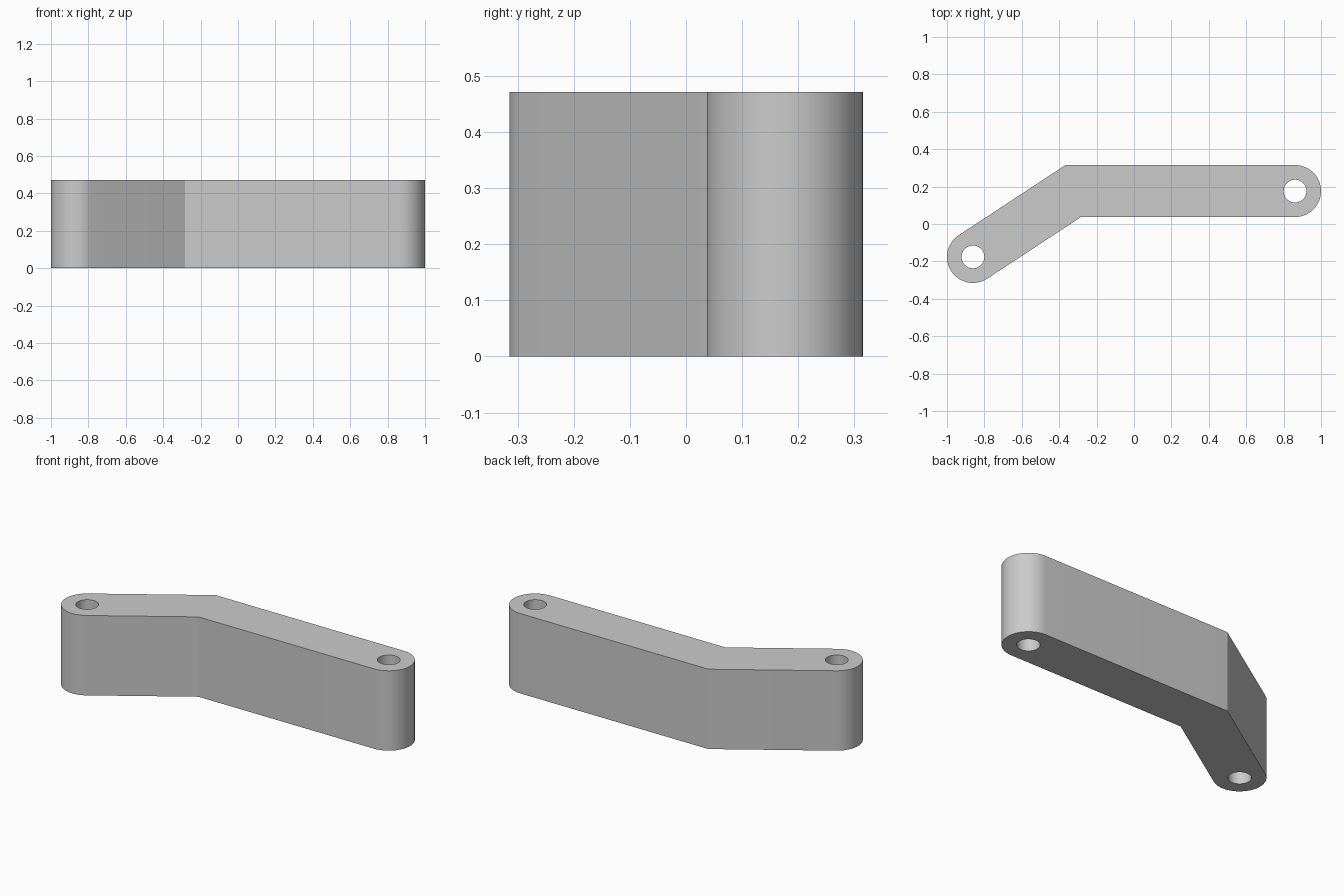
import bpy, bmesh
from math import pi, cos, sin, tan, atan2
from mathutils import Vector

cube = bpy.data.objects.get("Cube")
if cube:
    bpy.data.objects.remove(cube, do_unlink=True)

RADIUS, HOLE, HEIGHT = 0.139, 0.061, 0.471
right_pin = Vector((-0.861, -0.176))
bend = Vector((-0.325, 0.176))
left_pin = Vector((0.861, 0.176))
SEG = 32


def arc(center, radius, start, sweep, count):
    return [center + radius * Vector((cos(start + sweep * i / SEG), sin(start + sweep * i / SEG)))
            for i in range(count)]


# Outline: a bent strip of constant width with two round ends
d = bend - right_pin
angle = atan2(d.y, d.x)
miter = Vector((-tan(angle / 2), 1)) * RADIUS
outline = (arc(left_pin, RADIUS, -pi / 2, pi, SEG + 1) + [bend + miter]
           + arc(right_pin, RADIUS, angle + pi / 2, pi, SEG + 1) + [bend - miter])
holes = [arc(p, HOLE, 0, 2 * pi, SEG) for p in (right_pin, left_pin)]

# Fill the outline around the pin holes and extrude it upward
bm = bmesh.new()
edges = []
for loop in [outline] + holes:
    verts = [bm.verts.new((p.x, p.y, 0)) for p in loop]
    edges += [bm.edges.new((a, b)) for a, b in zip(verts, verts[1:] + verts[:1])]
bmesh.ops.triangle_fill(bm, use_beauty=True, use_dissolve=False, edges=edges, normal=(0, 0, 1))
extruded = bmesh.ops.extrude_face_region(bm, geom=bm.faces[:], use_keep_orig=True)
top = [g for g in extruded["geom"] if isinstance(g, bmesh.types.BMVert)]
bmesh.ops.translate(bm, vec=(0, 0, HEIGHT), verts=top)
bmesh.ops.recalc_face_normals(bm, faces=bm.faces[:])

mesh = bpy.data.meshes.new("bent_link_arm")
bm.to_mesh(mesh)
bm.free()
arm = bpy.data.objects.new("bent_link_arm", mesh)
bpy.context.collection.objects.link(arm)

# Plain grey material
grey = bpy.data.materials.new("light_grey")
grey.use_nodes = True
color = (0.6, 0.6, 0.6, 1)
grey.diffuse_color = color
grey.node_tree.nodes["Principled BSDF"].inputs["Base Color"].default_value = color
mesh.materials.append(grey)

# Smooth round ends and holes, sharp rims and bend
bpy.ops.object.select_all(action="DESELECT")
arm.select_set(True)
bpy.context.view_layer.objects.active = arm
bpy.ops.object.shade_smooth_by_angle(angle=pi / 9)
